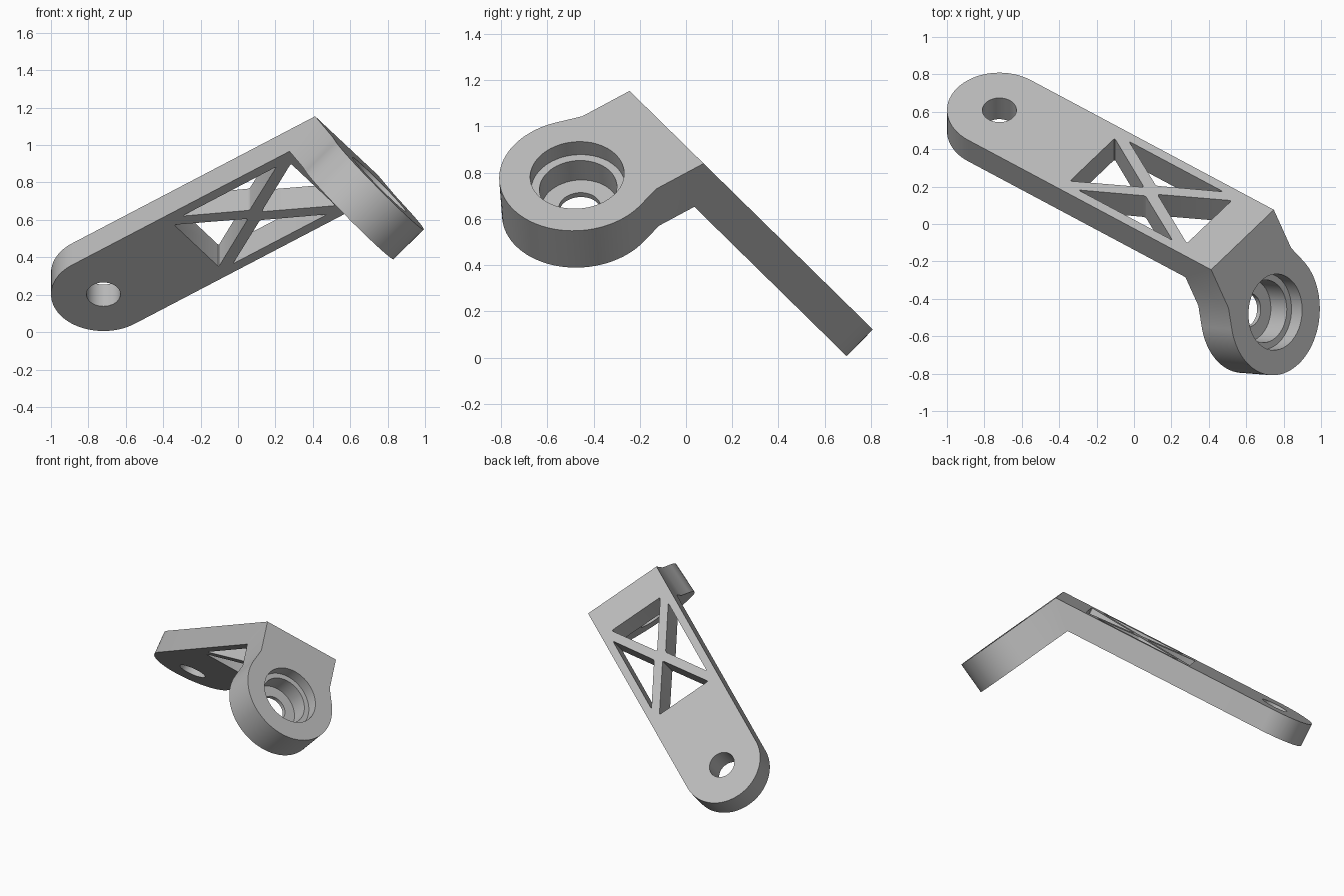
import bpy, bmesh
from math import pi, cos, sin, acos, atan2, hypot
from mathutils import Vector, Matrix

if "Cube" in bpy.data.objects:
    bpy.data.objects.remove(bpy.data.objects["Cube"], do_unlink=True)

# Frames of the two plates, both starting at the middle of the fold
FOLD = Vector((0.58, -0.084, 0.997))
n = Vector((0, 0.70, 0.714)).normalized()
u = Vector((-0.801, 0.427, -0.419))
u = (u - n * u.dot(n)).normalized()
f = u.cross(n)
v = Vector((0.369, -0.82, -0.437))
v = (v - f * v.dot(f)).normalized()
m = v.cross(f)


def frame(x, y, z):
    return Matrix.Translation(FOLD) @ Matrix((x, y, z)).transposed().to_4x4()


ARM, HEAD = frame(f, u, n), frame(-f, v, m)
HALF = 0.28
ARM_T, HEAD_T = 0.162, 0.227
ARM_END, HEAD_END, HEAD_R = 1.622, 0.473, 0.338


def arc(cy, r, start, end, count):
    step = (end - start) / count
    return [(r * cos(start + i * step), cy + r * sin(start + i * step))
            for i in range(count + 1)]


def prism(bm, mat, top, bottom, z1, z0, open_first=False):
    """Closed prism; optionally without the wall on its first edge."""
    a = [bm.verts.new(mat @ Vector((x, y, z1))) for x, y in top]
    b = [bm.verts.new(mat @ Vector((x, y, z0))) for x, y in bottom]
    bm.faces.new(a)
    bm.faces.new(b[::-1])
    walls = []
    for i in range(1 if open_first else 0, len(a)):
        j = (i + 1) % len(a)
        bm.faces.new((a[j], a[i], b[i], b[j]))
        walls.append(bm.edges.get((a[i], b[i])))
    return walls


def make_object(name, bm):
    bmesh.ops.recalc_face_normals(bm, faces=bm.faces)
    mesh = bpy.data.meshes.new(name)
    bm.to_mesh(mesh)
    bm.free()
    ob = bpy.data.objects.new(name, mesh)
    bpy.context.collection.objects.link(ob)
    return ob


# Bent body: both plates meet on a shared mitre
bend, slope = n.dot(m), -u.dot(m)
arm_start = (HEAD_T - ARM_T * bend) / slope
head_start = (ARM_T - HEAD_T * bend) / slope

SHOULDER = 0.25
drop = SHOULDER - HEAD_END
tangent = atan2(drop, HALF) + acos(HEAD_R / hypot(HALF, drop))
arm_rest = arc(ARM_END, HALF, 0, pi, 40)
head_rest = ([(HALF, SHOULDER)]
             + arc(HEAD_END, HEAD_R, tangent, pi - tangent, 56)
             + [(-HALF, SHOULDER)])

bm = bmesh.new()
for mat, rest, start, thick in ((ARM, arm_rest, arm_start, ARM_T),
                                (HEAD, head_rest, head_start, HEAD_T)):
    prism(bm, mat, [(-HALF, 0), (HALF, 0)] + rest,
          [(-HALF, start), (HALF, start)] + rest, 0, -thick, True)
bmesh.ops.remove_doubles(bm, verts=bm.verts, dist=0.001)
body = make_object("angled_bracket", bm)


def cut(mat, outline, z1, z0, rounding=0):
    cb = bmesh.new()
    walls = prism(cb, mat, outline, outline, z1, z0)
    if rounding:
        bmesh.ops.bevel(cb, geom=walls, offset=rounding, segments=3,
                        profile=0.5, affect='EDGES')
    cutter = make_object("cutter", cb)
    cutter.hide_render = True
    mod = body.modifiers.new("cut", 'BOOLEAN')
    mod.operation, mod.solver, mod.object = 'DIFFERENCE', 'EXACT', cutter
    bpy.context.view_layer.objects.active = body
    bpy.ops.object.modifier_apply(modifier=mod.name)
    bpy.data.objects.remove(cutter, do_unlink=True)


def circle(cy, r):
    return arc(cy, r, 0, 2 * pi, 48)[:-1]


# Triangular windows leaving a cross brace in the arm
MID, W, L = 0.612, 0.227, 0.39
for s in (1, -1):
    cut(ARM, [(-0.2, MID + s * L), (0.2, MID + s * L), (0, MID + s * 0.045)],
        0.05, -ARM_T - 0.03, 0.012)
    cut(ARM, [(s * W, MID - 0.315), (s * W, MID + 0.315), (s * 0.047, MID)],
        0.05, -ARM_T - 0.03, 0.012)

# Pivot hole in the arm, stepped bearing seat in the head
cut(ARM, circle(ARM_END, 0.091), 0.05, -ARM_T - 0.05)
for r, depth in ((0.204, 0.08), (0.168, 0.2), (0.091, HEAD_T + 0.05)):
    cut(HEAD, circle(HEAD_END, r), 0.05, -depth)

# Plain grey finish
grey = bpy.data.materials.new("plain_grey")
grey.use_nodes = True
colour = (0.5, 0.5, 0.5, 1)
grey.diffuse_color = colour
grey.node_tree.nodes["Principled BSDF"].inputs["Base Color"].default_value = colour
body.data.materials.clear()
body.data.materials.append(grey)

bpy.ops.object.select_all(action='DESELECT')
body.select_set(True)
bpy.context.view_layer.objects.active = body
bpy.ops.object.shade_smooth_by_angle(angle=pi / 6)
